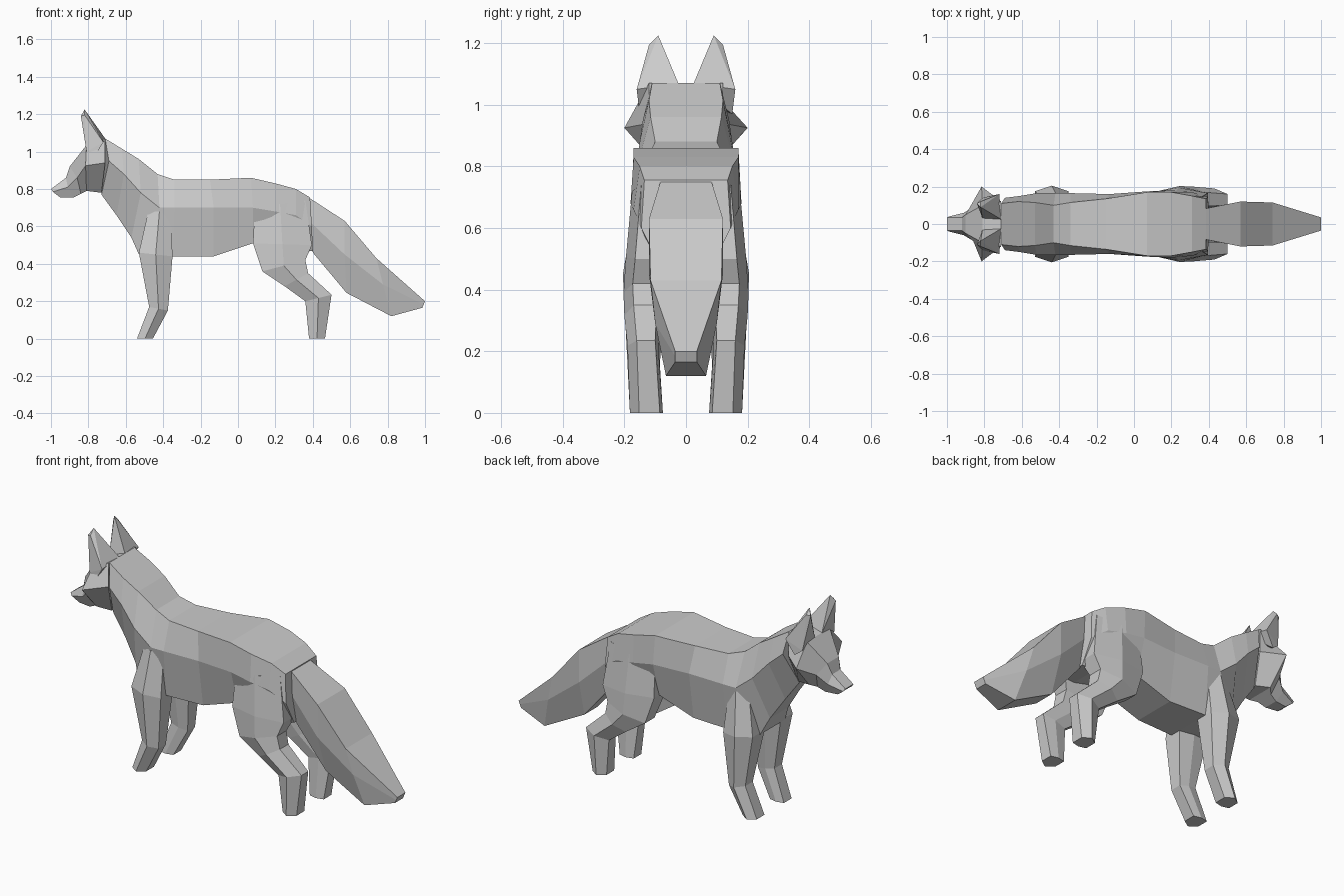
import bpy, bmesh


def finish(bm, name, mirror=False):
    bmesh.ops.recalc_face_normals(bm, faces=bm.faces)
    mesh = bpy.data.meshes.new(name)
    bm.to_mesh(mesh)
    bm.free()
    obj = bpy.data.objects.new(name, mesh)
    bpy.context.collection.objects.link(obj)
    if mirror:
        mod = obj.modifiers.new("Mirror", 'MIRROR')
        mod.use_axis = (False, True, False)
        mod.use_mirror_merge = False
    return obj


def loft(name, rings, mirror=False):
    bm = bmesh.new()
    rows = [[bm.verts.new(p) for p in ring] for ring in rings]
    for a, b in zip(rows, rows[1:]):
        n = len(a)
        for i in range(n):
            j = (i + 1) % n
            bm.faces.new((a[i], a[j], b[j], b[i]))
    bm.faces.new(rows[0])
    bm.faces.new(rows[-1])
    return finish(bm, name, mirror)


def trunk_ring(*levels):
    # Symmetric six-sided section; each level is (x, z, half width)
    return ([(x, w, z) for x, z, w in levels]
            + [(x, -w, z) for x, z, w in reversed(levels)])


def leg_ring(front, back, y_in, y_out):
    # Six-sided section with flat front and back and ridged sides
    (fx, fz), (bx, bz) = front, back
    mx, mz = (fx + bx) / 2, (fz + bz) / 2
    a, b = y_in + 0.01, y_out - 0.03
    return [(fx, a, fz), (fx, b, fz), (mx, y_out, mz),
            (bx, b, bz), (bx, a, bz), (mx, y_in, mz)]


# Neck, chest, belly and rump
loft("body", [trunk_ring(*r) for r in (
    ((-.71, 1.07, .11), (-.69, .95, .14), (-.73, .77, .05)),
    ((-.62, 1.015, .12), (-.61, .88, .15), (-.65, .66, .06)),
    ((-.53, .96, .115), (-.52, .78, .165), (-.57, .54, .08)),
    ((-.43, .88, .10), (-.42, .70, .165), (-.53, .45, .11)),
    ((-.34, .85, .115), (-.34, .70, .165), (-.35, .44, .13)),
    ((-.15, .85, .135), (-.13, .70, .16), (-.13, .44, .12)),
    ((.07, .86, .17), (.08, .70, .175), (.08, .51, .12)),
    ((.20, .83, .17), (.20, .68, .18), (.22, .48, .10)),
    ((.31, .80, .15), (.31, .66, .17), (.33, .46, .09)),
    ((.385, .755, .135), (.395, .60, .145), (.40, .47, .08)),
)])

# Muzzle, brow, cheeks and back of the skull
loft("head", [trunk_ring(*r) for r in (
    ((-1.0, .80, .035), (-.99, .785, .04), (-.95, .755, .03)),
    ((-.92, .86, .035), (-.91, .81, .06), (-.88, .755, .04)),
    ((-.90, .92, .05), (-.86, .86, .09), (-.84, .775, .05)),
    ((-.81, 1.035, .10), (-.815, .925, .20), (-.81, .79, .08)),
    ((-.71, 1.07, .12), (-.71, .94, .12), (-.73, .78, .06)),
)])

# Bushy tail
loft("tail", [trunk_ring(*r) for r in (
    ((.37, .76, .08), (.39, .62, .085), (.40, .46, .06)),
    ((.57, .63, .12), (.57, .45, .12), (.58, .245, .06)),
    ((.74, .43, .115), (.775, .29, .10), (.82, .12, .065)),
    ((1.0, .20, .035), (.993, .183, .035), (.985, .165, .035)),
)])

# Ears as faceted wedges
bm = bmesh.new()
for p in ((-.72, .16, 1.05), (-.71, .025, 1.07), (-.81, .14, 1.0),
          (-.81, .03, 1.03), (-.77, .15, .97), (-.84, .11, 1.19),
          (-.82, .09, 1.225), (-.82, .12, 1.195)):
    bm.verts.new(p)
bmesh.ops.convex_hull(bm, input=bm.verts)
finish(bm, "ears", mirror=True)

# Front legs with shoulders
loft("front_legs", [leg_ring(*r) for r in (
    ((-.48, .68), (-.36, .68), .05, .165),
    ((-.53, .46), (-.35, .44), .06, .205),
    ((-.475, .17), (-.375, .15), .085, .19),
    ((-.54, .0), (-.455, .0), .075, .182),
)], mirror=True)

# Hind legs with thighs
loft("hind_legs", [leg_ring(*r) for r in (
    ((.09, .70), (.36, .74), .05, .175),
    ((.08, .51), (.395, .50), .05, .195),
    ((.13, .36), (.36, .42), .08, .203),
    ((.25, .28), (.375, .35), .085, .20),
    ((.36, .20), (.50, .235), .09, .19),
    ((.38, .0), (.465, .0), .075, .182),
)], mirror=True)
